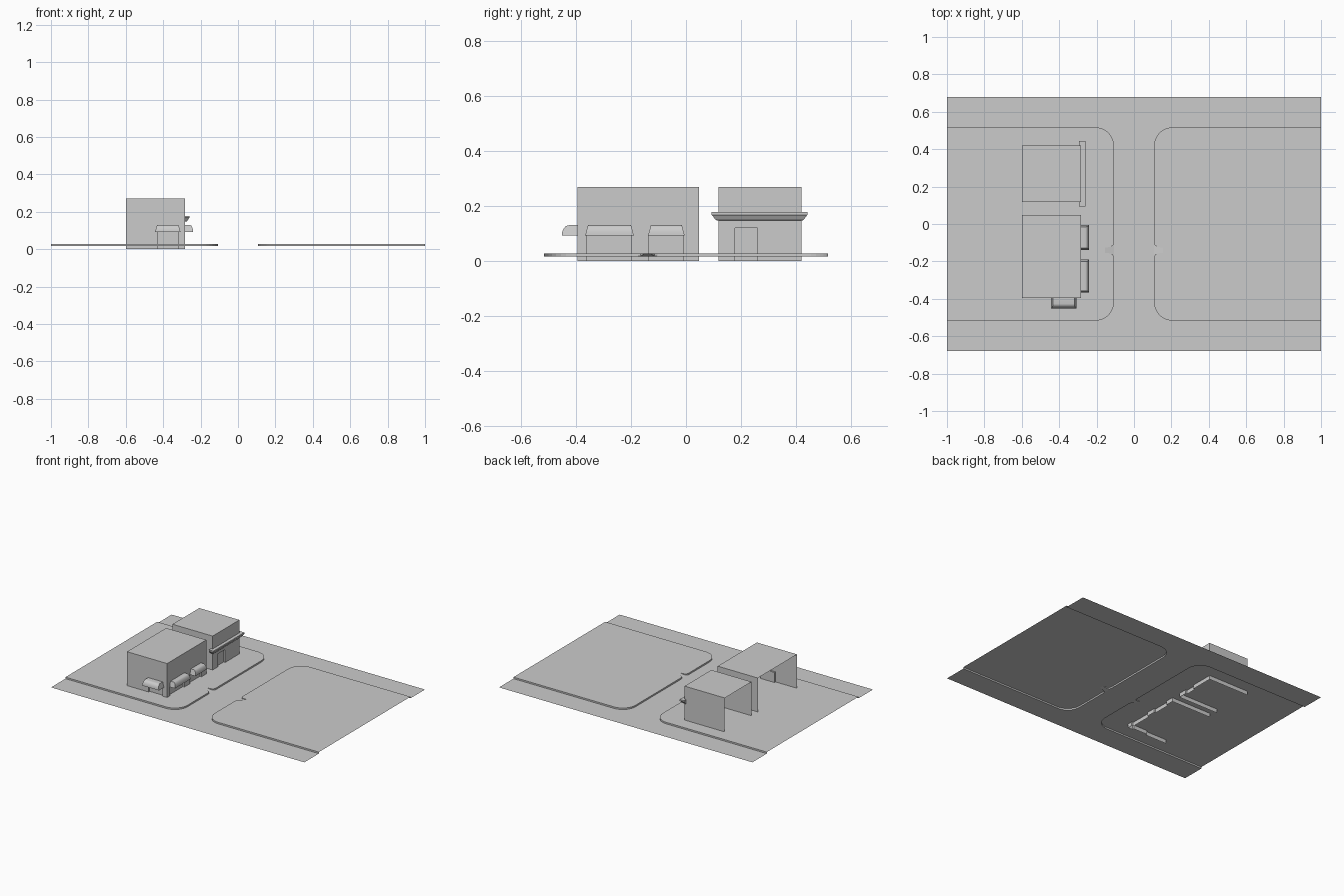
import bpy, bmesh, math
from mathutils import Vector

if "Cube" in bpy.data.objects:
    bpy.data.objects.remove(bpy.data.objects["Cube"])

LOW, HIGH, ROOF = 0.017, 0.028, 0.27
XB, XF = -0.6, -0.283          # open back and street front of the buildings


def finish(bm, name, smooth=False):
    bmesh.ops.remove_doubles(bm, verts=bm.verts, dist=1e-5)
    me = bpy.data.meshes.new(name)
    bm.to_mesh(me)
    bm.free()
    ob = bpy.data.objects.new(name, me)
    bpy.context.collection.objects.link(ob)
    if smooth:
        bpy.context.view_layer.objects.active = ob
        ob.select_set(True)
        bpy.ops.object.shade_smooth_by_angle(angle=math.radians(40))
        ob.select_set(False)
    return ob


def face(bm, pts):
    return bm.faces.new([bm.verts.new(p) for p in pts])


def frame(origin, u_dir):
    """Wall frame: u along the wall, d outwards, z up."""
    o, U = Vector((*origin, 0)), Vector((*u_dir, 0))
    N = U.cross(Vector((0, 0, 1)))
    return lambda u, d, z: o + U * u + N * d + Vector((0, 0, z))


# --- Ground: road with two raised rounded pavements ---
def corner(cx, cy, r, a0, a1, n=8):
    return [(cx + r * math.cos(math.radians(a0 + (a1 - a0) * i / n)),
             cy + r * math.sin(math.radians(a0 + (a1 - a0) * i / n))) for i in range(n + 1)]


lower = [(-1, -0.517)] + corner(-0.207, -0.417, 0.1, -90, 0) + [(-0.107, -0.176)]
notch = [(-0.112, -0.165), (-0.128, -0.157), (-0.155, -0.154),
         (-0.155, -0.126), (-0.128, -0.123), (-0.112, -0.115)]
upper = [(-0.107, -0.104)] + corner(-0.207, 0.417, 0.1, 0, 90) + [(-1, 0.517)]
outline = lower + notch + upper


def ramp_z(x):
    return LOW + (HIGH - LOW) * (-0.107 - x) / 0.048


bm = bmesh.new()
for s in (1, -1):
    face(bm, [(s * x, y, HIGH) for x, y in outline])
    face(bm, [(s * x, y, ramp_z(x)) for x, y in [lower[-1]] + notch + [upper[0]]])
    for (x0, y0), (x1, y1) in zip(outline, outline[1:]):
        if x0 == x1 == -0.155:
            continue
        pts = [(s * x0, y0, ramp_z(x0)), (s * x1, y1, ramp_z(x1)),
               (s * x1, y1, HIGH), (s * x0, y0, HIGH)]
        if x0 < -0.107 and (x0, y0) not in notch or x1 < -0.107 and (x1, y1) not in notch \
                or (x0 == x1 == -0.107):
            pts[0] = (s * x0, y0, LOW)
            pts[1] = (s * x1, y1, LOW)
        face(bm, pts)
left = lower + upper
road = [(-1, -0.68), (1, -0.68)] + [(-x, y) for x, y in left] + [(1, 0.68), (-1, 0.68)] + left[::-1]
face(bm, [(x, y, LOW) for x, y in road])
bmesh.ops.remove_doubles(bm, verts=bm.verts, dist=1e-5)
bmesh.ops.triangulate(bm, faces=bm.faces[:])
bmesh.ops.recalc_face_normals(bm, faces=bm.faces[:])
if sum(f.normal.z * f.calc_area() for f in bm.faces) < 0:
    bmesh.ops.reverse_faces(bm, faces=bm.faces[:])
finish(bm, "street_ground")


# --- Buildings: shells open at the back, with recessed openings ---
def wall(bm, P, length, openings=(), D=-0.012):
    def quad(u0, u1, z0, z1, d=0):
        face(bm, [P(u0, d, z0), P(u1, d, z0), P(u1, d, z1), P(u0, d, z1)])
    u = 0
    for a, b, h in openings:
        quad(u, a, 0, ROOF)
        quad(a, b, h, ROOF)
        quad(a, b, 0, h, D)
        face(bm, [P(a, 0, 0), P(a, D, 0), P(a, D, h), P(a, 0, h)])
        face(bm, [P(b, D, 0), P(b, 0, 0), P(b, 0, h), P(b, D, h)])
        face(bm, [P(a, 0, h), P(a, D, h), P(b, D, h), P(b, 0, h)])
        u = b
    quad(u, length, 0, ROOF)


def building(name, y0, y1, street_open, side_open=()):
    bm = bmesh.new()
    wall(bm, frame((XF, y0), (0, 1)), y1 - y0, [(a - y0, b - y0, h) for a, b, h in street_open])
    wall(bm, frame((XB, y0), (1, 0)), XF - XB, [(a - XB, b - XB, h) for a, b, h in side_open])
    wall(bm, frame((XF, y1), (-1, 0)), XF - XB)
    face(bm, [(XB, y0, ROOF), (XF, y0, ROOF), (XF, y1, ROOF), (XB, y1, ROOF)])
    finish(bm, name)


building("corner_building", -0.395, 0.047, [(-0.36, -0.2, 0.1), (-0.135, -0.01, 0.1)],
         [(-0.43, -0.32, 0.1)])
building("rear_building", 0.118, 0.42, [(0.178, 0.26, 0.12)])


# --- Awnings and cornice: lofted sections (closed loops) ---
def loft(bm, rings):
    vs = [[bm.verts.new(p) for p in r] for r in rings]
    n = len(vs[0])
    for a, b in zip(vs, vs[1:]):
        for i in range(n):
            bm.faces.new((a[i], a[(i + 1) % n], b[(i + 1) % n], b[i]))
    bm.faces.new(vs[0])
    bm.faces.new(vs[-1])
    bmesh.ops.recalc_face_normals(bm, faces=bm.faces[:])


def awning(name, P, u0, u1, depth):
    bm = bmesh.new()
    rings = []
    for i in range(7):
        t = i / 6                   # bottom to top
        d = depth * (0.55 + 0.45 * math.cos(t * math.pi / 2))
        z = 0.093 + 0.037 * math.sin(t * math.pi / 2)
        k = 0.01 * (z - 0.093) / 0.037
        rings.append([P(u0 + k, 0, z), P(u1 - k, 0, z), P(u1 - k, d, z), P(u0 + k, d, z)])
    loft(bm, rings)
    finish(bm, name, True)


street = frame((XF, 0), (0, 1))
side = frame((0, -0.395), (1, 0))
awning("street_awning_wide", street, -0.367, -0.19, 0.043)
awning("street_awning_narrow", street, -0.138, -0.005, 0.043)
awning("side_awning", side, -0.443, -0.308, 0.057)

bm = bmesh.new()
rings = []
for z, k in ((0.148, 0.018), (0.153, 0.012), (0.164, 0.004), (0.168, 0), (0.178, 0)):
    y0, y1, d = 0.093 + k, 0.443 - k, 0.023 - k * 0.8
    rings.append([street(y0, -0.012, z), street(y1, -0.012, z), street(y1, d, z), street(y0, d, z)])
loft(bm, rings)
finish(bm, "shopfront_cornice")
